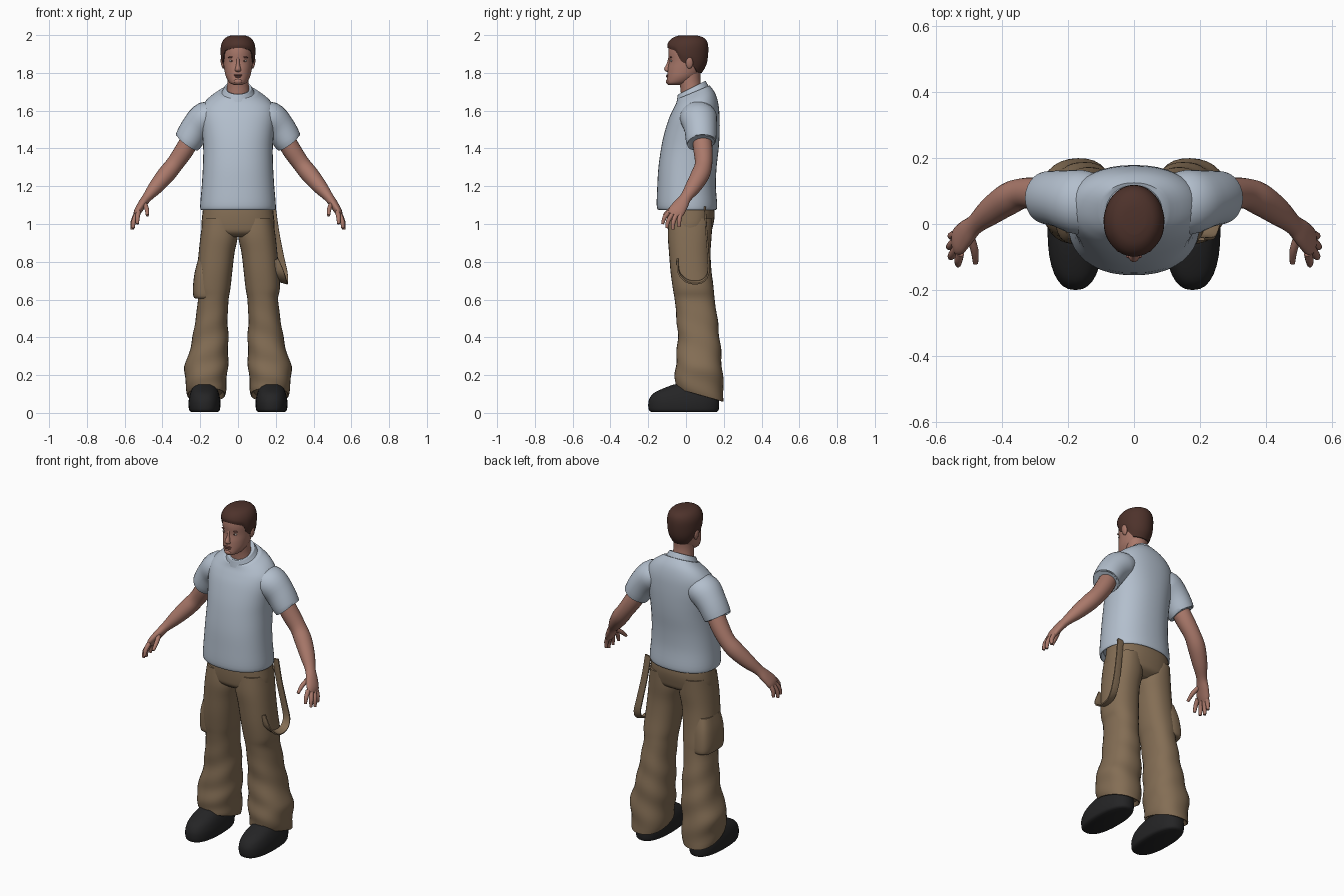
import bpy, bmesh, math
from mathutils import Vector, Matrix


def material(name, rgb):
    m = bpy.data.materials.new(name)
    m.diffuse_color = (*rgb, 1)
    return m


SKIN = material("skin", (0.40, 0.19, 0.145))
LIP = material("lip_and_brow", (0.22, 0.085, 0.07))
HAIR = material("brown_hair", (0.075, 0.032, 0.024))
SHIRT = material("pale_blue_cotton", (0.45, 0.52, 0.61))
PANTS = material("tan_canvas", (0.23, 0.155, 0.09))
SHOE = material("black_leather", (0.018, 0.018, 0.019))
EYE = material("eye_white", (0.55, 0.5, 0.47))


def finish(name, bm, mat, mirror=False):
    bmesh.ops.recalc_face_normals(bm, faces=bm.faces)
    me = bpy.data.meshes.new(name)
    bm.to_mesh(me)
    bm.free()
    me.materials.append(mat)
    ob = bpy.data.objects.new(name, me)
    bpy.context.collection.objects.link(ob)
    if mirror:
        mod = ob.modifiers.new("mirror", 'MIRROR')
        mod.use_mirror_merge = False
    return ob


def smooth(rows, k):
    """Catmull-Rom resampling of rows of numbers."""
    out = []
    n = len(rows)
    for i in range(n - 1):
        p = [rows[max(0, min(n - 1, i + d))] for d in (-1, 0, 1, 2)]
        for j in range(k):
            t = j / k
            out.append([0.5 * (2 * b + (c - a) * t + (2 * a - 5 * b + 4 * c - d) * t * t
                               + (3 * b - a - 3 * c + d) * t ** 3) for a, b, c, d in zip(*p)])
    return out + [list(rows[-1])]


def skin_rings(name, rings, mat, mirror=False, caps=True):
    bm = bmesh.new()
    vs = [[bm.verts.new(p) for p in r] for r in rings]
    n = len(vs[0])
    for a, b in zip(vs, vs[1:]):
        for i in range(n):
            bm.faces.new((a[i], a[(i + 1) % n], b[(i + 1) % n], b[i]))
    if caps:
        bm.faces.new(vs[0])
        bm.faces.new(vs[-1])
    return finish(name, bm, mat, mirror)


def spow(v, e):
    return math.copysign(abs(v) ** (2 / e), v)


def oval(row, n=32, e=2.0, ripple=0):
    """Level ring from (z, x0, x1, y0, y1, tilt); angle 0 is the front."""
    z, x0, x1, y0, y1, tilt = row
    pts = []
    for i in range(n):
        a = 2 * math.pi * i / n
        k = 1
        if ripple:
            k += ripple * max(0, min(1, (0.62 - z) * 5)) * math.sin(z * 42 + 2 * a)
        dx = spow(math.sin(a), e) * (x1 - x0) / 2 * k
        dy = -spow(math.cos(a), e) * (y1 - y0) / 2 * k
        pts.append(Vector(((x0 + x1) / 2 + dx, (y0 + y1) / 2 + dy, z + tilt * dy)))
    return pts


def loft(name, rows, mat, k=4, mirror=False, **kw):
    return skin_rings(name, [oval(r, **kw) for r in smooth(rows, k)], mat, mirror)


def tube(name, pts, mat, k=4, n=20, ref=(0, 1, 0), e=2.0, mirror=True):
    """Sweep along points (x, y, z, radius along ref, radius across)."""
    rows = smooth(pts, k)
    rings = []
    for i, r in enumerate(rows):
        c = Vector(r[:3])
        t = (Vector(rows[min(i + 1, len(rows) - 1)][:3]) - Vector(rows[max(i - 1, 0)][:3])).normalized()
        a = Vector(ref)
        a = (a - t * a.dot(t)).normalized()
        b = t.cross(a)
        rings.append([c + a * r[3] * spow(math.cos(2 * math.pi * j / n), e)
                      + b * r[4] * spow(math.sin(2 * math.pi * j / n), e) for j in range(n)])
    return skin_rings(name, rings, mat, mirror)


def ball(name, loc, size, mat, mirror=False, rot=0):
    bm = bmesh.new()
    bmesh.ops.create_uvsphere(bm, u_segments=16, v_segments=10, radius=1)
    bm.transform(Matrix.Translation(loc) @ Matrix.Rotation(rot, 4, 'Y') @ Matrix.Diagonal((*size, 1)))
    return finish(name, bm, mat, mirror)


def sym(z, h, y0, y1, tilt=0):
    return (z, -h, h, y0, y1, tilt)


# Shirt body with rolled hem and tilted collar
loft("shirt_body", [sym(1.10, .180, -.13, .14), sym(1.075, .195, -.145, .158),
                    sym(1.10, .200, -.155, .165), sym(1.20, .192, -.152, .158),
                    sym(1.30, .186, -.146, .162), sym(1.40, .184, -.132, .173),
                    sym(1.48, .190, -.115, .178), sym(1.56, .199, -.090, .178),
                    sym(1.62, .192, -.068, .172, .1), sym(1.665, .155, -.052, .155, .25),
                    sym(1.698, .100, -.045, .125, .42)], SHIRT, n=40, e=2.25)
loft("shirt_collar", [sym(1.685, .092, -.05, .122, .45), sym(1.708, .079, -.046, .110, .5),
                      sym(1.722, .071, -.042, .102, .5), sym(1.716, .060, -.032, .090, .5)], SHIRT)
tube("sleeve", [(.10, .060, 1.575, .085, .06), (.165, .066, 1.562, .098, .088),
                (.222, .076, 1.508, .086, .081), (.266, .080, 1.436, .079, .074),
                (.262, .080, 1.443, .066, .061)], SHIRT, n=28)

# Arms and hands
tube("arm", [(.235, .080, 1.48, .050, .048), (.282, .090, 1.395, .051, .050),
             (.335, .093, 1.318, .046, .046), (.380, .076, 1.262, .049, .047),
             (.435, .038, 1.196, .042, .039), (.480, .000, 1.142, .031, .026),
             (.507, -.025, 1.105, .039, .023), (.530, -.050, 1.068, .044, .020),
             (.540, -.062, 1.045, .036, .014)], SKIN)
for nm, base, mid, tip in (
        ("index_finger", (.527, -.088, 1.065), (.532, -.113, 1.035), (.533, -.124, 1.000)),
        ("middle_finger", (.538, -.073, 1.052), (.552, -.095, 1.015), (.555, -.102, .978)),
        ("ring_finger", (.542, -.052, 1.048), (.557, -.067, 1.010), (.560, -.070, .970)),
        ("little_finger", (.540, -.030, 1.050), (.553, -.036, 1.018), (.554, -.036, .984)),
        ("thumb", (.497, -.035, 1.110), (.483, -.080, 1.080), (.480, -.118, 1.045))):
    tube(nm, [(*base, .013, .013), (*mid, .012, .012), (*tip, .008, .008)], SKIN, k=3, n=10, ref=(1, 0, 0))

# Trousers
loft("trouser_hips", [sym(1.11, .182, -.095, .145), sym(1.05, .189, -.100, .152),
                      sym(.99, .193, -.098, .143), sym(.955, .180, -.09, .13),
                      sym(.93, .10, -.06, .09)], PANTS, e=2.3)
loft("trouser_leg", [(1.03, .015, .185, -.090, .140, 0), (.94, .001, .198, -.096, .136, 0),
                     (.85, .018, .208, -.090, .130, 0), (.75, .030, .217, -.082, .135, 0),
                     (.66, .040, .222, -.070, .146, 0), (.60, .050, .212, -.060, .152, 0),
                     (.50, .055, .225, -.050, .166, 0), (.40, .052, .240, -.044, .178, 0),
                     (.30, .052, .265, -.050, .187, 0), (.23, .055, .285, -.056, .193, -.05),
                     (.16, .060, .278, -.058, .197, -.15), (.095, .070, .266, -.055, .200, -.28),
                     (.115, .085, .250, -.035, .180, -.28)], PANTS, mirror=True, e=2.3, ripple=.028)
loft("cargo_pocket", [(.605, -.215, -.12, -.03, .12, 0), (.612, -.234, -.12, -.052, .145, 0),
                      (.66, -.239, -.12, -.058, .146, 0), (.74, -.230, -.12, -.06, .135, 0),
                      (.81, -.212, -.12, -.05, .115, 0)], PANTS, e=3)

# Hanging strap loop on one hip
tube("hip_strap", [(.180, .100, 1.09, .020, .005), (.198, .108, .96, .020, .005),
                   (.222, .118, .83, .021, .005), (.240, .118, .745, .022, .005),
                   (.243, .090, .700, .023, .005), (.242, .040, .690, .023, .005),
                   (.236, -.005, .705, .023, .005), (.222, -.038, .745, .022, .005),
                   (.195, -.045, .81, .020, .005)],
     PANTS, n=12, ref=(1, 0, -.3), e=5, mirror=False)

# Shoes
loft("shoe", [(.004, .110, .245, -.180, .160, 0), (.014, .097, .258, -.196, .172, 0),
              (.045, .093, .262, -.200, .176, 0), (.075, .095, .260, -.194, .174, 0),
              (.105, .102, .253, -.170, .168, 0), (.132, .113, .242, -.115, .155, 0),
              (.150, .130, .225, -.065, .120, 0)], SHOE, mirror=True, e=2.4)

# Head and neck
HEAD = smooth([sym(1.737, .022, -.094, -.030), sym(1.748, .045, -.102, .020),
               sym(1.780, .064, -.100, .062), sym(1.820, .073, -.097, .090),
               sym(1.860, .078, -.091, .102), sym(1.905, .081, -.094, .107),
               sym(1.940, .079, -.090, .106), sym(1.965, .068, -.077, .097),
               sym(1.982, .049, -.052, .075), sym(1.990, .022, -.020, .040)], 5)
skin_rings("head", [oval(r, n=40) for r in HEAD], SKIN)
loft("neck", [sym(1.66, .066, -.025, .095), sym(1.72, .058, -.030, .082),
              sym(1.77, .056, -.038, .076), sym(1.82, .058, -.035, .080)], SKIN)


def head_row(z):
    for a, b in zip(HEAD, HEAD[1:]):
        if a[0] <= z <= b[0]:
            t = (z - a[0]) / (b[0] - a[0])
            return [p + (q - p) * t for p, q in zip(a, b)]
    return HEAD[-1]


def hairline(i, n):
    """Lowest hair height, going from brow to sideburn to nape."""
    c = math.cos(2 * math.pi * i / n)
    keys = ((-1, 1.800), (-.7, 1.805), (-.3, 1.845), (.1, 1.850), (.35, 1.865), (.55, 1.915), (1, 1.932))
    for (a, u), (b, v) in zip(keys, keys[1:]):
        if c <= b + 1e-6:
            return u + (v - u) * (c - a) / (b - a)


# Hair cap following the skull, thickened outward
N, STEPS = 48, 14
cap = []
for s in range(-1, STEPS + 1):
    t = max(s, 0) / STEPS
    t = 1 - (1 - t) ** 1.6
    ring = []
    for i in range(N):
        z0 = hairline(i, N)
        z = z0 + (1.99 - z0) * t
        p = oval(head_row(z), n=N)[i]
        out = Vector((p.x, p.y - .008, 0)).normalized()
        grow = -.002 if s < 0 else .005 + .006 * min(1, 4 * t)
        ring.append(p + out * grow + Vector((0, 0, .009 * t)))
    cap.append(ring)
skin_rings("hair", cap, HAIR)

# Face details
loft("nose", [sym(1.806, .010, -.104, -.08), sym(1.813, .017, -.113, -.08),
              sym(1.825, .014, -.115, -.08), sym(1.850, .009, -.102, -.075),
              sym(1.880, .008, -.094, -.075)], SKIN, n=16)
ball("ear", (.082, .018, 1.853), (.009, .019, .031), SKIN, True, .15)
ball("eye", (.034, -.0785, 1.864), (.013, .006, .0055), EYE, True)
ball("iris", (.034, -.0825, 1.864), (.0045, .003, .005), HAIR, True)
ball("brow", (.035, -.080, 1.883), (.019, .006, .0045), LIP, True, .08)
ball("upper_lip", (0, -.0985, 1.788), (.025, .007, .0045), LIP)
ball("lower_lip", (0, -.0985, 1.780), (.020, .008, .0045), LIP)
ball("chin", (0, -.094, 1.755), (.022, .013, .014), SKIN)

# Smooth shading with sharp creases kept
for ob in bpy.context.scene.objects:
    ob.select_set(True)
    bpy.context.view_layer.objects.active = ob
bpy.ops.object.shade_smooth_by_angle(angle=math.radians(50))
